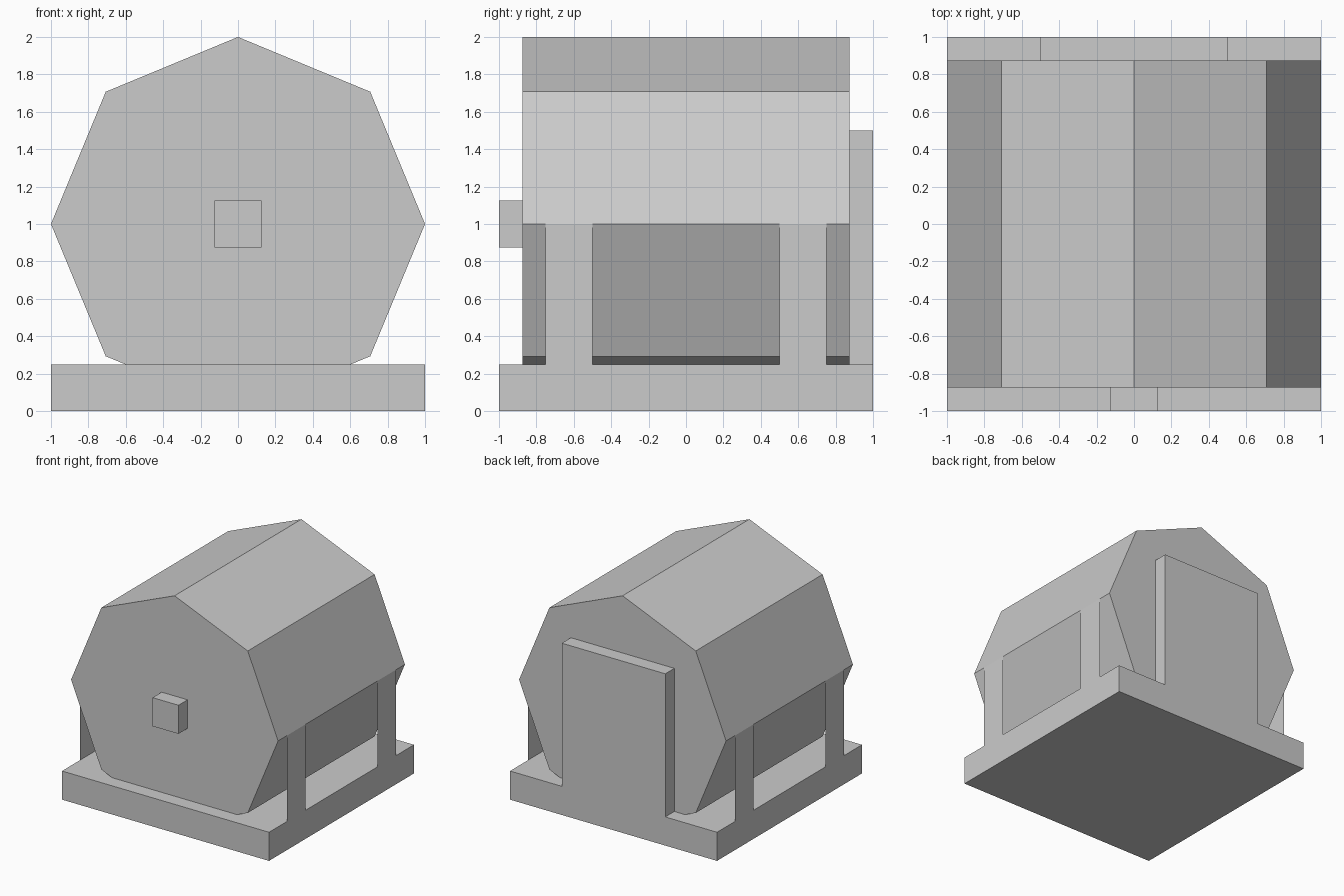
import bpy, bmesh
from math import cos, sin, pi

if "Cube" in bpy.data.objects:
    bpy.data.objects.remove(bpy.data.objects["Cube"])


def make_object(name, bm):
    bmesh.ops.recalc_face_normals(bm, faces=bm.faces)
    mesh = bpy.data.meshes.new(name)
    bm.to_mesh(mesh)
    bm.free()
    obj = bpy.data.objects.new(name, mesh)
    bpy.context.collection.objects.link(obj)
    return obj


def box(name, lo, hi):
    bm = bmesh.new()
    bmesh.ops.create_cube(bm, size=1)
    for v in bm.verts:
        v.co = [(a + b) / 2 + c * (b - a) for a, b, c in zip(lo, hi, v.co)]
    return make_object(name, bm)


# Square base slab
box("base", (-1, -1, 0), (1, 1, 0.25))

# Eight-sided drum lying along y, sunk into the base
bm = bmesh.new()
ring = [bm.verts.new((cos(i * pi / 4), -0.875, 1 + sin(i * pi / 4))) for i in range(8)]
cap = bm.faces.new(ring)
sides = bmesh.ops.extrude_face_region(bm, geom=[cap], use_keep_orig=True)
for v in sides["geom"]:
    if isinstance(v, bmesh.types.BMVert):
        v.co.y = 0.875
make_object("drum", bm)

# Back panel rising flush from the base, and front knob
box("back_panel", (-0.5, 0.875, 0.25), (0.5, 1, 1.5))
box("front_knob", (-0.125, -1, 0.875), (0.125, -0.875, 1.125))

# Paper-thin side struts from the base edge up to the drum's widest line
for side, x in (("left", -1), ("right", 1)):
    for end, y in (("front", -0.75), ("back", 0.5)):
        bm = bmesh.new()
        corners = [(x, y, 0.25), (x, y + 0.25, 0.25), (x, y + 0.25, 1), (x, y, 1)]
        if x < 0:
            corners.reverse()
        bm.faces.new([bm.verts.new(c) for c in corners])
        bm.normal_update()
        mesh = bpy.data.meshes.new(f"{side}_{end}_strut")
        bm.to_mesh(mesh)
        bm.free()
        strut = bpy.data.objects.new(mesh.name, mesh)
        bpy.context.collection.objects.link(strut)
